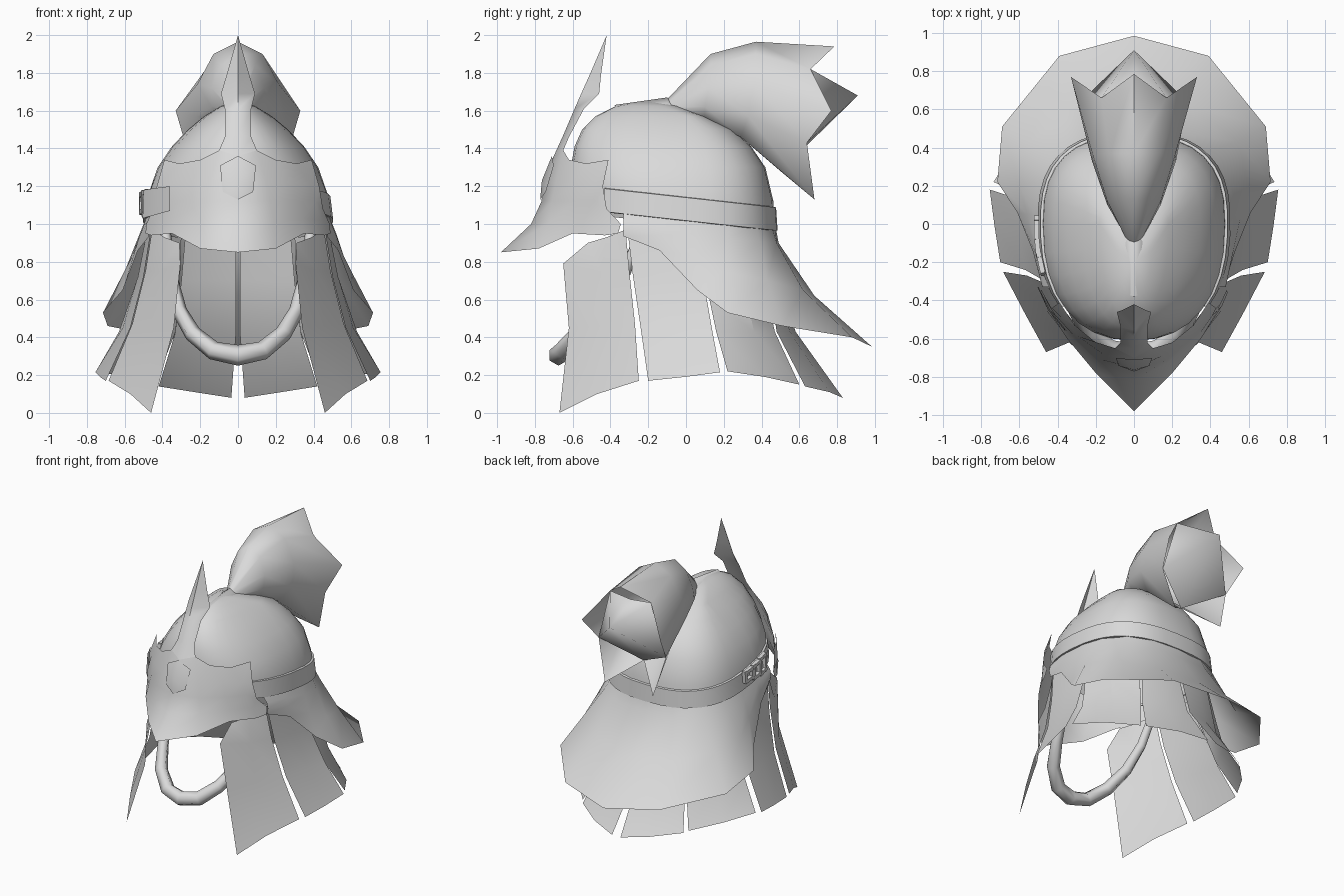
import bpy, bmesh, math
from mathutils import Vector

steel = bpy.data.materials.new("steel_grey")
steel.diffuse_color = (0.7, 0.7, 0.7, 1)


def mesh_object(name, verts, faces, angle=40):
    me = bpy.data.meshes.new(name)
    me.from_pydata(verts, [], faces)
    me.materials.append(steel)
    bm = bmesh.new()
    bm.from_mesh(me)
    bmesh.ops.remove_doubles(bm, verts=bm.verts, dist=0.0005)
    bmesh.ops.recalc_face_normals(bm, faces=bm.faces)
    bm.to_mesh(me)
    bm.free()
    ob = bpy.data.objects.new(name, me)
    bpy.context.collection.objects.link(ob)
    bpy.ops.object.select_all(action='DESELECT')
    ob.select_set(True)
    bpy.context.view_layer.objects.active = ob
    bpy.ops.object.shade_smooth_by_angle(angle=math.radians(angle))
    return ob


def loft(name, rows, angle=40, closed=False):
    n = len(rows[0])
    verts = [p for r in rows for p in r]
    faces = [(i * n + j, i * n + (j + 1) % n, (i + 1) * n + (j + 1) % n, (i + 1) * n + j)
             for i in range(len(rows) - 1) for j in range(n if closed else n - 1)]
    return mesh_object(name, verts, faces, angle)


def flip(row):
    return [(-x, y, z) for x, y, z in row]


def both(row):
    # full row from a half row that starts on the centre line
    return flip(row[:0:-1]) + row


def ring(z, xr, yf, yb, tilt=0.0, a0=-180, a1=180, steps=32):
    # rounded-square outline, angle 0 at the back
    pts = []
    for k in range(steps + 1):
        a = math.radians(a0 + (a1 - a0) * k / steps)
        s, c = math.sin(a), math.cos(a)
        p = 0.78 if c > 0 else 0.86
        x = xr * math.copysign(abs(s) ** p, s)
        y = (yb if c > 0 else -yf) * math.copysign(abs(c) ** p, c)
        pts.append((x, y, z - tilt * y))
    return pts


# Skull dome
loft("dome", [
    ring(1.03, 0.49, -0.58, 0.47, 0.1),
    ring(1.16, 0.474, -0.61, 0.462, 0.08),
    ring(1.30, 0.425, -0.61, 0.42),
    ring(1.41, 0.35, -0.59, 0.345),
    ring(1.50, 0.265, -0.55, 0.25),
    ring(1.57, 0.18, -0.48, 0.10),
    [(x, y - 0.14, z) for x, y, z in ring(1.625, 0.09, -0.23, 0.10)],
    [(0, -0.2, 1.65)] * 33], 60)

# Small ridge holding the plume
loft("crest_socket", [
    both([(0, -0.38, 1.63), (0.03, -0.37, 1.62), (0.06, -0.36, 1.60)]),
    both([(0, -0.1, 1.67), (0.04, -0.1, 1.64), (0.08, -0.1, 1.58)]),
    both([(0, 0.02, 1.58), (0.04, 0.02, 1.57), (0.08, 0.02, 1.54)])], 80)

# Flared neck guard
loft("neck_guard", [
    both([(0, .472, 1.0), (.20, .45, 1.0), (.365, .37, 1.0), (.462, .22, 1.01),
          (.488, .05, 1.03), (.48, -.14, 1.05), (.44, -.33, 1.06)]),
    both([(0, .49, .9), (.23, .48, .9), (.41, .39, .91), (.50, .22, .92),
          (.52, .05, .95), (.5, -.14, .99), (.47, -.33, 1.02)]),
    both([(0, .68, .62), (.3, .62, .65), (.545, .43, .70), (.60, .2, .75),
          (.56, .05, .83), (.52, -.14, .94), (.48, -.33, .98)]),
    both([(0, .985, .35), (.39, .88, .40), (.69, .51, .46), (.715, .22, .53),
          (.61, .06, .65), (.53, -.14, .86), (.47, -.33, .935)])], 50)

# Band around the sides and back
band = [ring(z, xr, -0.61, yb, 0.11, -132, 132, 28)
        for z, xr, yb in ((1.015, .488, .468), (1.018, .505, .485), (1.14, .49, .477), (1.143, .472, .46))]
loft("headband", band, 30)

# Strap end that crosses the visor on the left
loft("strap_end", [
    [(-.36, -.56, 1.07), (-.45, -.45, 1.045), (-.505, -.33, 1.03)],
    [(-.36, -.55, 1.20), (-.44, -.45, 1.19), (-.50, -.33, 1.18)]])

# Visor with beak
loft("visor", [
    both([(0, -.98, .85), (.2, -.78, .87), (.35, -.60, .95), (.46, -.43, .94), (.49, -.36, .95)]),
    both([(0, -.82, 1.0), (.19, -.72, 1.01), (.34, -.58, 1.03), (.44, -.45, 1.02), (.485, -.345, 1.0)]),
    both([(0, -.765, 1.12), (.17, -.71, 1.12), (.31, -.59, 1.12), (.41, -.48, 1.12), (.45, -.42, 1.08)]),
    both([(0, -.755, 1.23), (.15, -.69, 1.22), (.29, -.59, 1.22), (.38, -.49, 1.21), (.43, -.44, 1.2)]),
    both([(0, -.70, 1.36), (.1, -.65, 1.39), (.2, -.62, 1.34), (.31, -.53, 1.32), (.39, -.41, 1.34)])], 75)

# Tall spike rising from the visor
loft("visor_spike", [
    both([(0, -.70, 1.36), (.1, -.65, 1.39)]),
    both([(0, -.65, 1.47), (.07, -.62, 1.46)]),
    both([(0, -.59, 1.61), (.07, -.54, 1.61)]),
    both([(0, -.555, 1.69), (.09, -.46, 1.69)]),
    both([(0, -.51, 1.79), (.06, -.45, 1.79)]),
    both([(0, -.42, 2.0), (0, -.42, 2.0)])], 75)

# Five-sided emblem plate on the visor
mesh_object("visor_emblem",
            [(0, -.710, 1.36), (.095, -.700, 1.31), (.08, -.742, 1.17), (0, -.772, 1.13),
             (-.08, -.742, 1.17), (-.095, -.700, 1.31), (0, -.763, 1.23)],
            [(i, (i + 1) % 6, 6) for i in range(6)], 60)

# Hanging cloth strips, each given as rows from top to bottom
strips = {
    "front_strip": [
        [(.31, -.52, .90), (.39, -.42, .93), (.455, -.32, .97)],
        [(.305, -.65, .79), (.42, -.45, .75), (.49, -.30, .75)],
        [(.34, -.62, .45), (.46, -.45, .46), (.56, -.27, .47)],
        [(.46, -.67, .0), (.57, -.47, .10), (.685, -.25, .17)]],
    "side_strip": [
        [(.46, -.31, .97), (.48, -.15, .97), (.485, .0, .95)],
        [(.50, -.28, .72), (.53, -.08, .72), (.54, .10, .66)],
        [(.57, -.24, .45), (.61, -.04, .45), (.63, .14, .43)],
        [(.70, -.20, .17), (.73, -.01, .19), (.755, .18, .215)]],
    "rear_side_strip": [
        [(.48, .03, .95), (.43, .26, .94), (.30, .38, .93)],
        [(.54, .12, .62), (.47, .32, .62), (.31, .43, .62)],
        [(.60, .16, .43), (.50, .36, .43), (.33, .47, .43)],
        [(.735, .22, .22), (.61, .42, .19), (.44, .60, .15)]],
    "back_strip": [
        [(.01, .45, .93), (.15, .44, .93), (.28, .40, .93)],
        [(.01, .50, .70), (.16, .49, .70), (.30, .44, .70)],
        [(.01, .58, .43), (.18, .55, .43), (.33, .48, .43)],
        [(.035, .83, .08), (.23, .76, .11), (.42, .63, .14)]]}
for name, rows in strips.items():
    loft(name + "_right", rows, 25)
    loft(name + "_left", [flip(r) for r in rows], 25)

# Chin strap tube, thinner towards the ends
path = [Vector(p) for p in both([(0, -.675, .305), (.13, -.65, .33), (.24, -.57, .42),
                                 (.31, -.45, .54), (.35, -.34, .70), (.385, -.24, .95)])]
tube = []
for i, p in enumerate(path):
    t = (path[min(i + 1, len(path) - 1)] - path[max(i - 1, 0)]).normalized()
    u = t.cross(Vector((0, 1, 0))).normalized()
    v = t.cross(u)
    r = 0.055 - 0.005 * abs(i - 5)
    tube.append([p + r * (u * math.cos(a) + v * math.sin(a))
                 for a in (k * math.tau / 6 for k in range(6))])
loft("chin_strap", tube, 65, closed=True)

# Plume: tube ending in a ragged crown of points
half_rings = [
    [(0, -.10, 1.66), (.02, -.09, 1.645), (.04, -.08, 1.62), (.04, -.07, 1.60), (.02, -.05, 1.58), (0, -.05, 1.58)],
    [(0, .13, 1.90), (.09, .13, 1.84), (.14, .12, 1.72), (.14, .10, 1.62), (.09, .10, 1.55), (0, .10, 1.55)],
    [(0, .37, 1.965), (.13, .37, 1.90), (.215, .36, 1.74), (.22, .33, 1.57), (.13, .29, 1.46), (0, .29, 1.47)],
    [(0, .785, 1.94), (.17, .66, 1.82), (.33, .77, 1.60), (.28, .64, 1.43), (.2, .68, 1.13), (0, .50, 1.28)]]
loft("plume", [r + flip(r[-2:0:-1]) for r in half_rings], 60, closed=True)

# Pointed tuft closing the end of the plume, fanned from the notches
notches = both([(0, .66, 1.80), (.17, .66, 1.82), (.28, .64, 1.43), (0, .50, 1.28)])[1:]
mesh_object("plume_tuft", notches + [(0, .91, 1.68)],
            [(i, (i + 1) % len(notches), len(notches)) for i in range(len(notches))], 80)

# Buckle frames on the left side of the band, following its curve
for i, (x, y, turn) in enumerate(((-.487, -.21, 12), (-.505, -.115, 6), (-.51, -.015, 0))):
    w, h, t = 0.042, 0.07 - 0.012 * i, 0.012
    for dy, dz, sy, sz in ((-w, 0, t, h), (w, 0, t, h), (0, h - t, w, t), (0, t - h, w, t)):
        bpy.ops.mesh.primitive_cube_add(size=2, location=(x - dy * math.tan(math.radians(turn)), y + dy, 1.11 + dz))
        bar = bpy.context.object
        bar.name = "buckle_bar"
        bar.scale = (0.013, sy, sz)
        bar.rotation_euler = (math.radians(-6), 0, math.radians(turn))
        bar.data.materials.append(steel)
